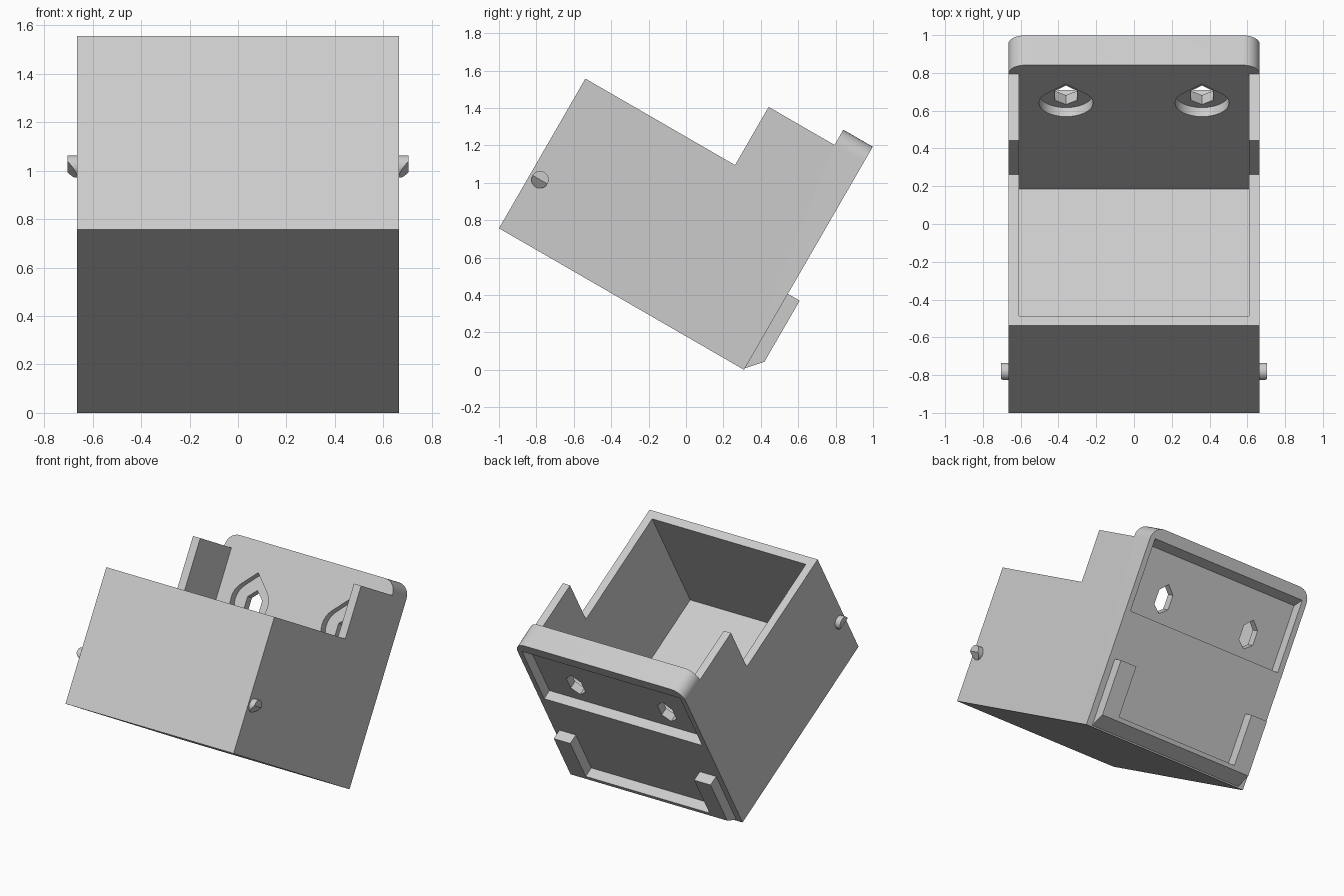
import bpy, bmesh, math
from mathutils import Vector

if "Cube" in bpy.data.objects:
    bpy.data.objects.remove(bpy.data.objects["Cube"], do_unlink=True)

grey = bpy.data.materials.new("light_grey")
grey.use_nodes = True
grey.diffuse_color = (0.6, 0.6, 0.6, 1)
grey.node_tree.nodes["Principled BSDF"].inputs["Base Color"].default_value = (0.6, 0.6, 0.6, 1)

# Local frame: x across, y from front to back, z up the walls; then tilted
TILT, ORIGIN = math.radians(-30), (0, -1, 0.757)
W, WALL, FLOOR = 0.665, 0.057, 0.065
DEPTH, PLATE, RIM, SIDE, TOP = 1.513, 1.331, 0.924, 1.283, 1.377


def finish(name, bm):
    bmesh.ops.recalc_face_normals(bm, faces=bm.faces)
    mesh = bpy.data.meshes.new(name)
    bm.to_mesh(mesh)
    bm.free()
    mesh.materials.append(grey)
    ob = bpy.data.objects.new(name, mesh)
    bpy.context.collection.objects.link(ob)
    ob.rotation_euler.x = TILT
    ob.location = ORIGIN
    return ob


def loft(start, end):
    """Solid between two matching outlines."""
    bm = bmesh.new()
    a = [bm.verts.new(p) for p in start]
    b = [bm.verts.new(p) for p in end]
    bm.faces.new(a)
    bm.faces.new(b[::-1])
    for i in range(len(a)):
        j = (i + 1) % len(a)
        bm.faces.new((a[i], b[i], b[j], a[j]))
    return bm


def across(profile, x0, x1):
    return loft([(x0, y, z) for y, z in profile], [(x1, y, z) for y, z in profile])


def through(outline, y0, y1):
    return loft([(x, y0, z) for x, z in outline], [(x, y1, z) for x, z in outline])


def rect(a0, a1, b0, b1):
    return [(a0, b0), (a1, b0), (a1, b1), (a0, b1)]


def combine(ob, other, operation):
    bpy.context.view_layer.update()
    mod = ob.modifiers.new("cut", "BOOLEAN")
    mod.operation, mod.solver, mod.object = operation, "EXACT", other
    bpy.context.view_layer.objects.active = ob
    bpy.ops.object.modifier_apply(modifier=mod.name)
    bpy.data.objects.remove(other, do_unlink=True)


# Tub with stepped sides and a tall back plate with rounded top corners
bm = across([(0, 0), (DEPTH, 0), (DEPTH, TOP), (PLATE, TOP), (PLATE, SIDE),
             (RIM, SIDE), (RIM, RIM), (0, RIM)], -W, W)
corners = [e for e in bm.edges
           if all(v.co.z > TOP - 0.01 for v in e.verts)
           and abs(e.verts[0].co.x - e.verts[1].co.x) < 0.01]
bmesh.ops.bevel(bm, geom=corners, offset=0.09, segments=8, profile=0.5, affect="EDGES")
body = finish("tub", bm)

# Hollow inside
combine(body, finish("hollow", across(rect(0.06, PLATE, FLOOR, 2), WALL - W, W - WALL)), "DIFFERENCE")

# Recess in the back of the plate, with a sloping top
recess = across([(DEPTH - 0.07, 0.80), (DEPTH + 0.1, 0.80), (DEPTH + 0.1, 1.34),
                 (DEPTH, 1.30), (DEPTH - 0.07, 1.255)], -0.625, 0.625)
combine(body, finish("recess", recess), "DIFFERENCE")

# Hanging holes: teardrop counterbore and a slot with pointed ends
for cx in (-0.36, 0.36):
    r, cz = 0.143, 0.975
    drop = [(cx + r * math.cos(t), cz + r * math.sin(t))
            for t in (math.radians(135 + 270 * i / 24) for i in range(25))]
    drop.append((cx, cz + r * math.sqrt(2)))
    combine(body, finish("counterbore", through(drop, PLATE - 0.1, PLATE + 0.055)), "DIFFERENCE")
    h = 0.058
    slot = [(cx, 0.865), (cx + h, 0.91), (cx + h, 1.01), (cx, 1.065),
            (cx - h, 1.01), (cx - h, 0.91)]
    combine(body, finish("slot", through(slot, PLATE - 0.1, DEPTH + 0.1)), "DIFFERENCE")

# U-shaped bracket low on the back, chamfered underneath
OUT = DEPTH + 0.073
bracket = finish("bracket", across([(DEPTH - 0.03, 0.01), (DEPTH, 0.01), (OUT, 0.091),
                                    (OUT, 0.469), (DEPTH - 0.03, 0.469)], -0.62, 0.62))
combine(bracket, finish("bracket_opening", across(rect(DEPTH - 0.2, DEPTH + 0.2, 0.12, 0.6),
                                                  -0.49, 0.49)), "DIFFERENCE")
combine(body, bracket, "UNION")

# Side pins with the lower half of the end sloped off
for side, name in ((1, "left_pin"), (-1, "right_pin")):
    r, cy, cz, tip = 0.046, 0.06, 0.335, 0.705
    ring = [(cy + r * math.cos(math.tau * i / 32), cz + r * math.sin(math.tau * i / 32))
            for i in range(32)]
    bm = across(ring, side * (W - 0.01), side * tip)
    cut = bmesh.ops.bisect_plane(bm, geom=bm.verts[:] + bm.edges[:] + bm.faces[:],
                                 plane_co=(side * tip, cy, cz),
                                 plane_no=Vector((side * r, 0, -(tip - W))).normalized(),
                                 clear_outer=True)
    bmesh.ops.holes_fill(bm, edges=[e for e in bm.edges if e.is_boundary], sides=0)
    pin = finish(name, bm)
    bpy.ops.object.select_all(action="DESELECT")
    pin.select_set(True)
    bpy.context.view_layer.objects.active = pin
    bpy.ops.object.shade_smooth_by_angle(angle=math.radians(30))

bpy.ops.object.select_all(action="DESELECT")
body.select_set(True)
bpy.context.view_layer.objects.active = body
bpy.ops.object.shade_smooth_by_angle(angle=math.radians(20))
